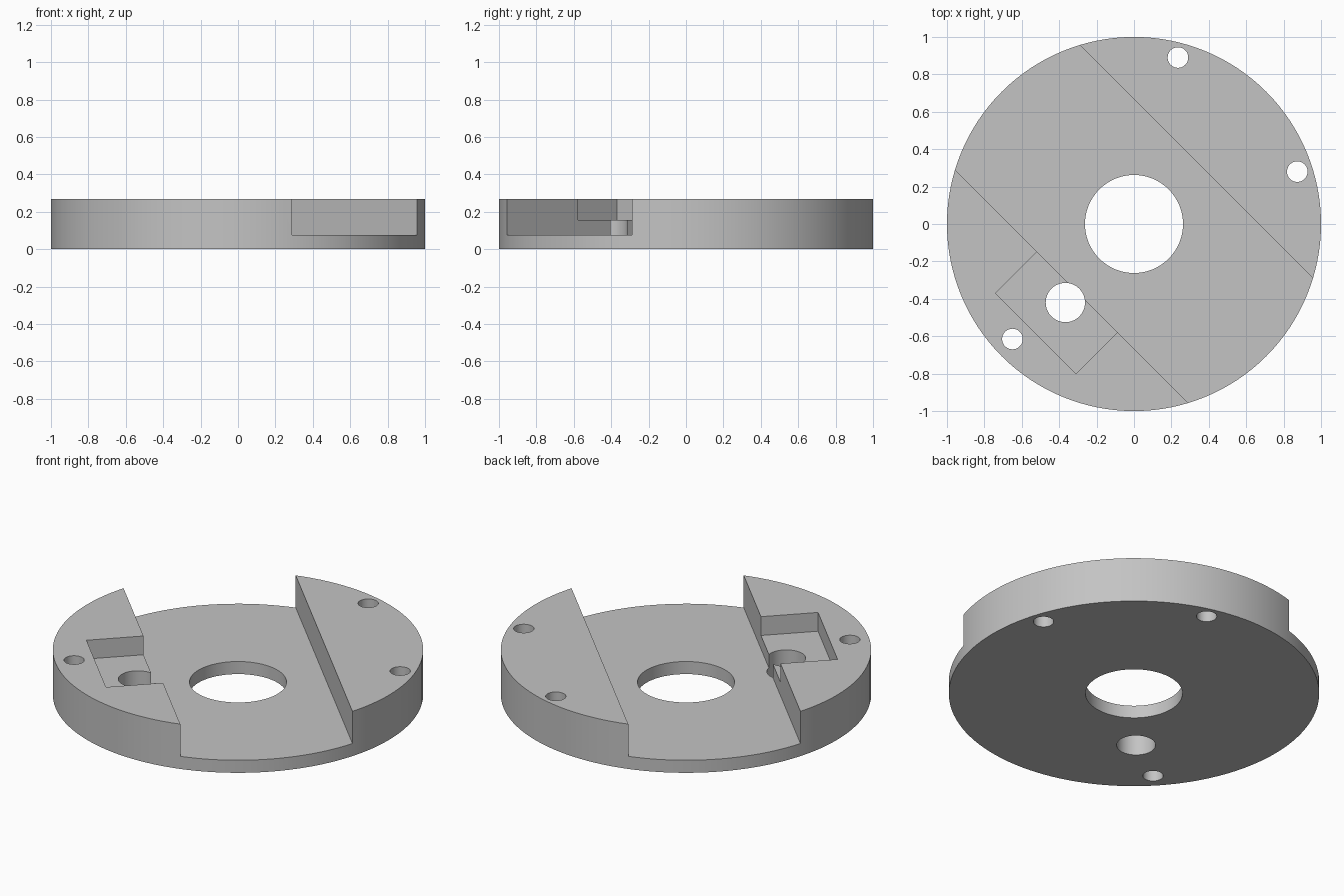
import bpy
import math
from mathutils import Matrix

if "Cube" in bpy.data.objects:
    bpy.data.objects.remove(bpy.data.objects["Cube"])

HEIGHT = 0.267
CHANNEL_FLOOR = 0.075
POCKET_FLOOR = 0.155
CHANNEL_HALF = 0.472
TURN = Matrix.Rotation(math.radians(45), 4, "Z")

grey = bpy.data.materials.new("plain grey")
grey.use_nodes = True
colour = (0.55, 0.55, 0.55, 1)
grey.diffuse_color = colour
grey.node_tree.nodes["Principled BSDF"].inputs["Base Color"].default_value = colour


def cylinder(name, x, y, radius, low, high, sides):
    bpy.ops.mesh.primitive_cylinder_add(
        vertices=sides, radius=radius, depth=high - low, location=(x, y, (low + high) / 2))
    obj = bpy.context.object
    obj.name = name
    return obj


def diagonal_box(name, across, along, low, high):
    """Box in the frame turned 45 degrees; across and along are (min, max)."""
    bpy.ops.mesh.primitive_cube_add(size=1)
    obj = bpy.context.object
    obj.name = name
    spans = (across, along, (low, high))
    centre = Matrix.Translation([(a + b) / 2 for a, b in spans])
    size = Matrix.Diagonal([b - a for a, b in spans] + [1])
    obj.data.transform(TURN @ centre @ size)
    return obj


def cut(body, cutter):
    cutter.hide_render = True
    bpy.context.view_layer.objects.active = body
    mod = body.modifiers.new(cutter.name, "BOOLEAN")
    mod.operation = "DIFFERENCE"
    mod.solver = "EXACT"
    mod.object = cutter
    bpy.ops.object.modifier_apply(modifier=mod.name)
    bpy.data.objects.remove(cutter)


# Round plate
plate = cylinder("round_plate", 0, 0, 1, 0, HEIGHT, 128)

# Diagonal channel and the pocket opening into it
cut(plate, diagonal_box("channel_cutter", (-CHANNEL_HALF, CHANNEL_HALF), (-2, 2), CHANNEL_FLOOR, 1))
cut(plate, diagonal_box("pocket_cutter", (-0.785, -0.4), (-0.346, 0.262), POCKET_FLOOR, 1))

# Through holes: centre bore, pocket hole, three screw holes
holes = [
    ("centre_bore", 0, 0, 0.262),
    ("pocket_hole", -0.367, -0.42, 0.105),
    ("back_screw_hole", 0.235, 0.89, 0.055),
    ("left_screw_hole", 0.873, 0.28, 0.055),
    ("front_screw_hole", -0.65, -0.615, 0.055),
]
for name, x, y, radius in holes:
    cut(plate, cylinder(name, x, y, radius, -0.5, 1, 64))

plate.data.materials.clear()
plate.data.materials.append(grey)
for face in plate.data.polygons:
    face.material_index = 0

# Smooth round walls, sharp rims
bpy.ops.object.select_all(action="DESELECT")
plate.select_set(True)
bpy.context.view_layer.objects.active = plate
bpy.ops.object.shade_smooth_by_angle(angle=math.radians(30))
